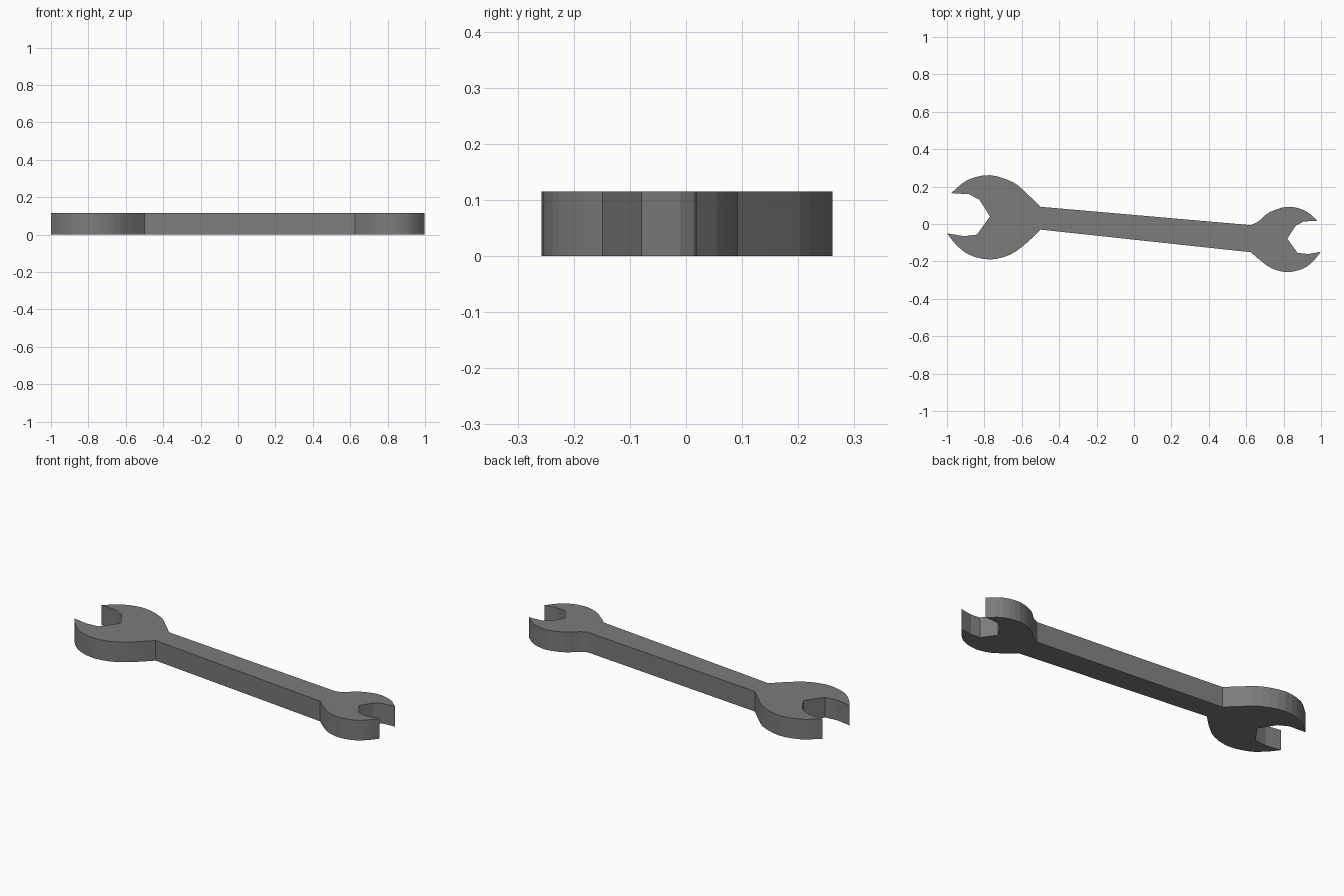
import bpy, bmesh
from mathutils import Vector

cube = bpy.data.objects.get("Cube")
if cube:
    bpy.data.objects.remove(cube, do_unlink=True)

THICKNESS = 0.115

# Head profile around its own centre, jaw opening towards -x
UPPER = [(.2, .125), (.125, .187), (0, .226), (-.12, .2), (-.208, .13)]
THROAT = [(-.11, .124), (-.056, .094), (0, .005), (-.07, -.092), (-.14, -.1)]
LOWER = [(-.23, -.085), (-.18, -.147), (-.11, -.2), (0, -.225), (.11, -.198), (.195, -.137)]


def smooth_path(points, steps=3):
    """Points along a smooth curve through all the given points."""
    p = [Vector(q) for q in points]
    p = [2 * p[0] - p[1]] + p + [2 * p[-1] - p[-2]]
    out = []
    for a, b, c, d in zip(p, p[1:], p[2:], p[3:]):
        for i in range(steps):
            t = i / steps
            out.append(0.5 * (2 * b + (c - a) * t + (2 * a - 5 * b + 4 * c - d) * t ** 2
                              + (3 * b - a - 3 * c + d) * t ** 3))
    return out + [p[-2]]


def head(centre, scale, flip, neck_top, neck_bottom):
    """Open-ended head outline, from upper neck corner to lower neck corner."""
    def place(pts):
        return [(centre[0] + flip * scale * x, centre[1] + scale * y) for x, y in pts]
    return (smooth_path([neck_top] + place(UPPER))
            + [Vector(q) for q in place(THROAT)]
            + smooth_path(place(LOWER) + [neck_bottom]))


# Large and small heads; straight handle edges join their neck corners
large = head((-.77, .035), 1, 1, (-.5, .092), (-.5, -.03))
small = head((.82, -.083), .775, -1, (.625, -.006), (.625, -.151))
outline = large + small[::-1]

bm = bmesh.new()
base = bm.faces.new([bm.verts.new((p.x, p.y, 0)) for p in outline])
top = bmesh.ops.extrude_face_region(bm, geom=[base])["geom"]
bmesh.ops.translate(bm, vec=(0, 0, THICKNESS),
                    verts=[v for v in top if isinstance(v, bmesh.types.BMVert)])
bmesh.ops.recalc_face_normals(bm, faces=bm.faces[:])
mesh = bpy.data.meshes.new("wrench_body")
bm.to_mesh(mesh)
bm.free()

# Single steel colour
steel = bpy.data.materials.new("grey_steel")
steel.use_nodes = True
steel.diffuse_color = (.2, .2, .2, 1)
steel.node_tree.nodes["Principled BSDF"].inputs["Base Color"].default_value = (.2, .2, .2, 1)
mesh.materials.append(steel)
body = bpy.data.objects.new("wrench_body", mesh)
bpy.context.collection.objects.link(body)
